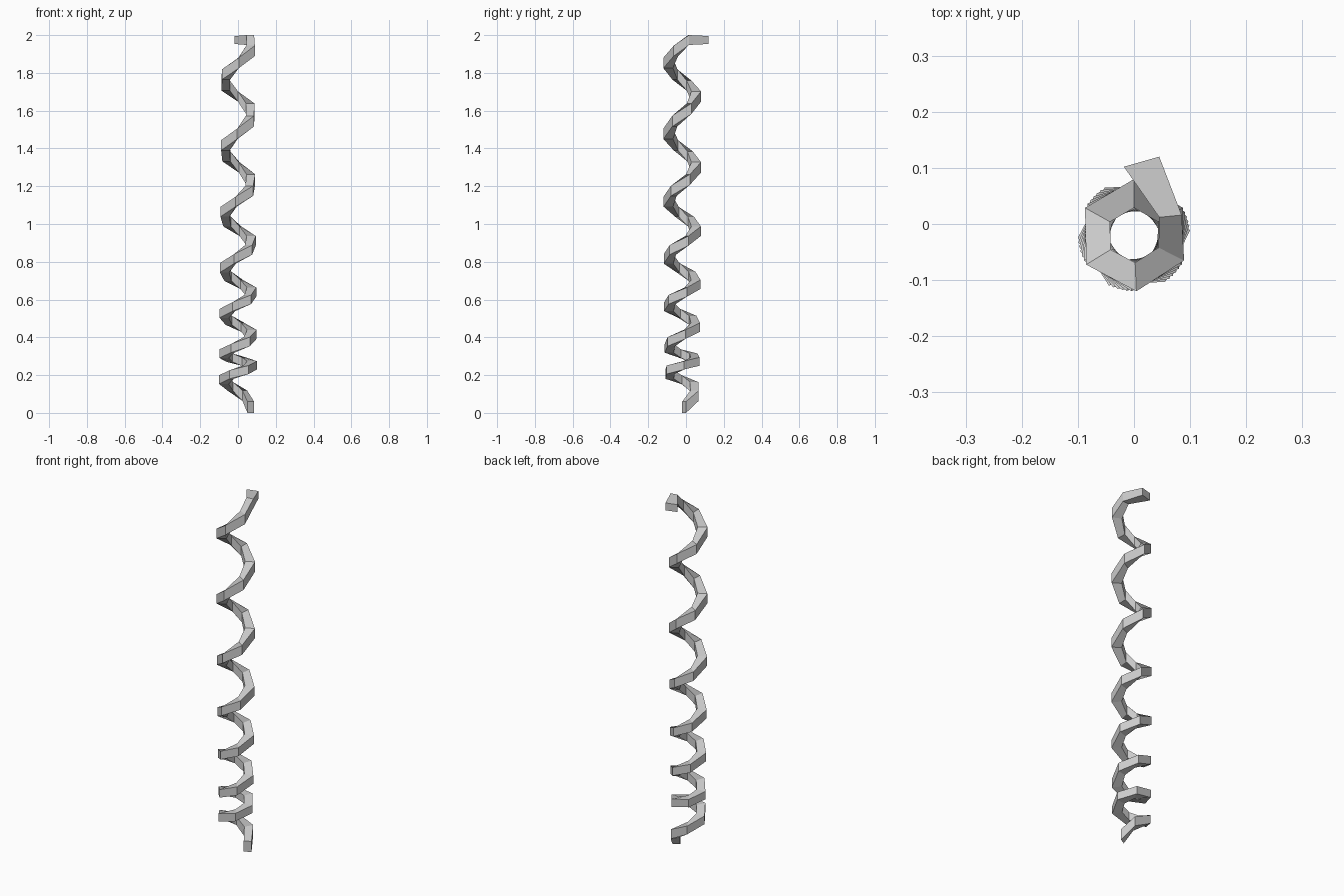
import bpy, bmesh, math

if "Cube" in bpy.data.objects:
    bpy.data.objects.remove(bpy.data.objects["Cube"])

# Height of the coil's centre line at every quarter turn
Z = [0.03, 0.12, 0.175, 0.215, 0.25, 0.28, 0.31, 0.352, 0.41, 0.465, 0.52, 0.572,
     0.63, 0.69, 0.755, 0.825, 0.895, 0.97, 1.045, 1.125, 1.21, 1.305, 1.39, 1.48,
     1.58, 1.675, 1.76, 1.85, 1.945, 2.03]
STEP = math.radians(60.81)   # turn per cross-section
CY = -0.02                   # coil axis in y
R_IN, R_OUT = 0.049, 0.1


def height(angle):
    t = angle / (math.pi / 2)
    i = min(int(t), len(Z) - 2)
    return Z[i] + (Z[i + 1] - Z[i]) * (t - i)


def section(inner, outer, z0, z1):
    return [(*inner, z0), (*outer, z0), (*outer, z1), (*inner, z1)]


# Bottom end, regular coil, then the straight tail at the top
rings = [section((0.05, -0.02), (0.085, 0.0), 0.0, 0.06)]
for k in range(1, 42):
    a = k * STEP
    c, s, z = math.cos(a), math.sin(a), height(a)
    slope = (height(a + 0.5) - height(a - 0.5))
    h = 0.0215 * math.sqrt(1 + (slope / 0.075) ** 2)
    rings.append(section((R_IN * c, CY + R_IN * s), (R_OUT * c, CY + R_OUT * s), z - h, z + h))
rings.append(section((0.045, 0.012), (0.085, 0.016), 1.948, 2.0))
rings.append(section((-0.018, 0.102), (0.045, 0.12), 1.953, 1.995))

# Skin the cross-sections into one square-section coil
bm = bmesh.new()
loops = [[bm.verts.new(p) for p in r] for r in rings]
for a, b in zip(loops, loops[1:]):
    for i in range(4):
        j = (i + 1) % 4
        bm.faces.new((a[i], a[j], b[j], b[i]))
bm.faces.new(loops[0])
bm.faces.new(loops[-1])
bmesh.ops.recalc_face_normals(bm, faces=bm.faces)
mesh = bpy.data.meshes.new("spiral_coil")
bm.to_mesh(mesh)
bm.free()
bpy.context.collection.objects.link(bpy.data.objects.new("spiral_coil", mesh))
